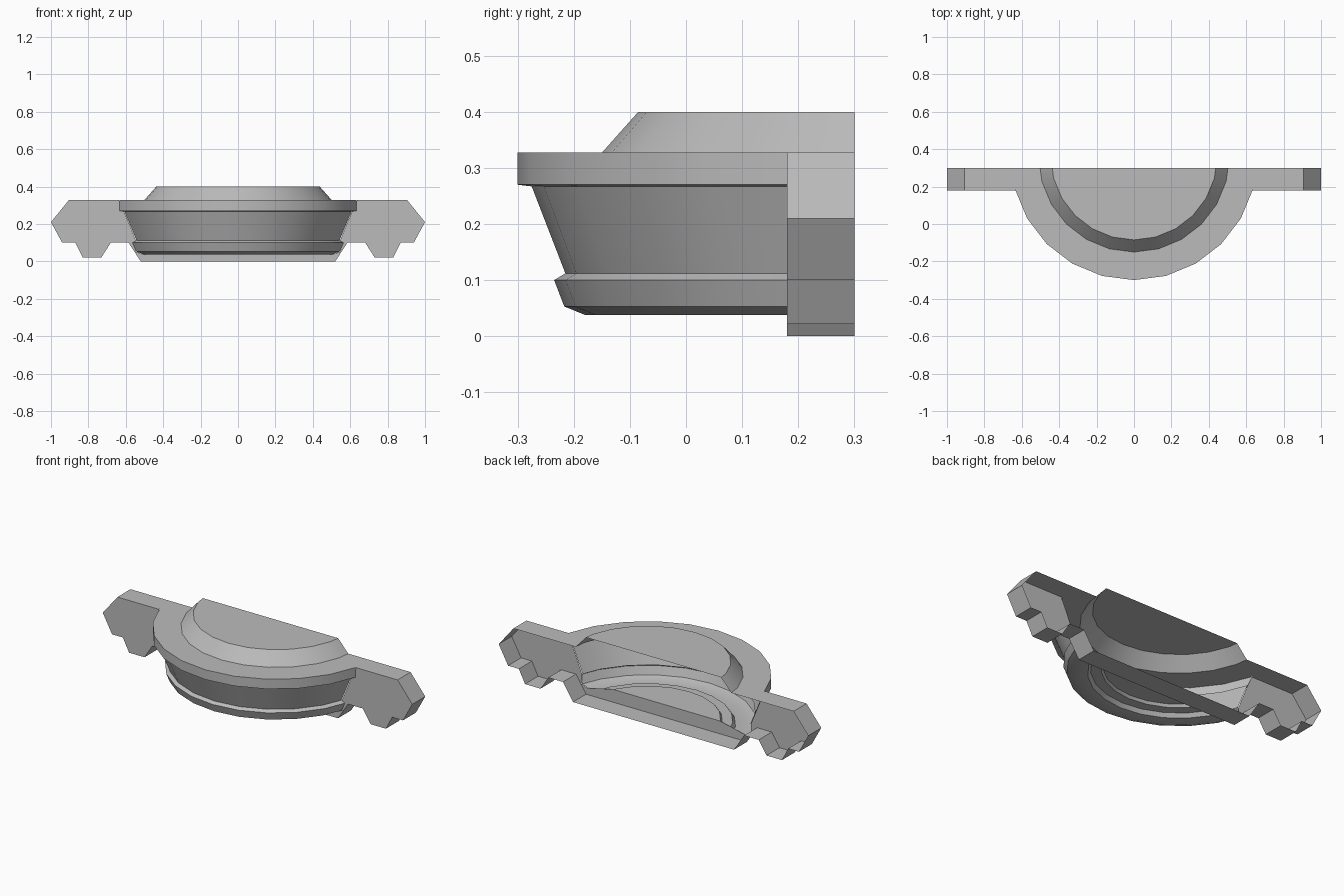
import bpy, bmesh, math
from mathutils import Vector

if "Cube" in bpy.data.objects:
    bpy.data.objects.remove(bpy.data.objects["Cube"])

AXIS_Y, PLATE_Y, BACK_Y = 0.36, 0.18, 0.30
SEGMENTS = 24

grey = bpy.data.materials.new("plain grey")
grey.use_nodes = True
colour = (0.5, 0.5, 0.5, 1)
grey.diffuse_color = colour
grey.node_tree.nodes["Principled BSDF"].inputs["Base Color"].default_value = colour


def finish(bm, name):
    mesh = bpy.data.meshes.new(name)
    bm.to_mesh(mesh)
    bm.free()
    obj = bpy.data.objects.new(name, mesh)
    bpy.context.collection.objects.link(obj)
    mesh.materials.append(grey)
    bpy.ops.object.select_all(action='DESELECT')
    obj.select_set(True)
    bpy.context.view_layer.objects.active = obj
    bpy.ops.object.shade_smooth_by_angle(angle=math.radians(25))
    return obj


def revolve(name, profile, cut_y):
    """Spin a (radius, height) profile and keep the part in front of cut_y."""
    bm = bmesh.new()
    verts = [bm.verts.new((0, AXIS_Y - r, z)) for r, z in profile]
    edges = [bm.edges.new(pair) for pair in zip(verts, verts[1:])]
    bmesh.ops.spin(bm, geom=verts + edges, cent=(0, AXIS_Y, 0), axis=(0, 0, 1),
                   angle=math.tau, steps=SEGMENTS)
    bmesh.ops.remove_doubles(bm, verts=bm.verts, dist=1e-4)
    bmesh.ops.bisect_plane(bm, geom=bm.verts[:] + bm.edges[:] + bm.faces[:],
                           plane_co=(0, cut_y, 0), plane_no=(0, 1, 0), clear_outer=True)
    bmesh.ops.recalc_face_normals(bm, faces=bm.faces)
    # Open shells: make the faces look away from the inside
    inside = Vector((0, AXIS_Y, 0.2))
    if sum(f.normal.dot(f.calc_center_median() - inside) * f.calc_area() for f in bm.faces) < 0:
        bmesh.ops.reverse_faces(bm, faces=bm.faces)
    return finish(bm, name)


# Raised lid with its sloped edge and the flat ring around it
revolve("lid", [(0, 0.40), (0.445, 0.40), (0.51, 0.327), (0.66, 0.327)], BACK_Y)

# Flange rim, tapered wall, lower bead and stepped floor
cup = [(0.66, 0.327), (0.66, 0.27), (0.635, 0.267), (0.575, 0.112), (0.595, 0.10),
       (0.577, 0.053), (0.54, 0.038), (0.47, 0.038), (0.455, 0.06), (0.40, 0.06),
       (0.39, 0.075), (0, 0.075)]
revolve("cup", cup, PLATE_Y)

# Side lugs and lower bar: a front sheet around the cup with a rim running back
outline = [(0, 0), (0.52, 0), (0.585, 0.10), (0.68, 0.10), (0.73, 0.022), (0.83, 0.022),
           (0.87, 0.10), (0.94, 0.10), (1, 0.21), (0.905, 0.327), (0.637, 0.327)]
depth = AXIS_Y - PLATE_Y
section = [(math.sqrt(r * r - depth * depth), z) for r, z in cup[1:-1]] + [(0, cup[-1][1])]

bm = bmesh.new()
front = [bm.verts.new((x, PLATE_Y, z)) for x, z in outline + section]
bm.faces.new(front)
back = [bm.verts.new((x, BACK_Y, z)) for x, z in outline]
for i in range(len(outline) - 1):
    bm.faces.new((front[i + 1], front[i], back[i], back[i + 1]))
bmesh.ops.triangulate(bm, faces=[f for f in bm.faces if len(f.verts) > 4])
frame = finish(bm, "lug_frame")
mirror = frame.modifiers.new("mirror", 'MIRROR')
mirror.use_axis = (True, False, False)
